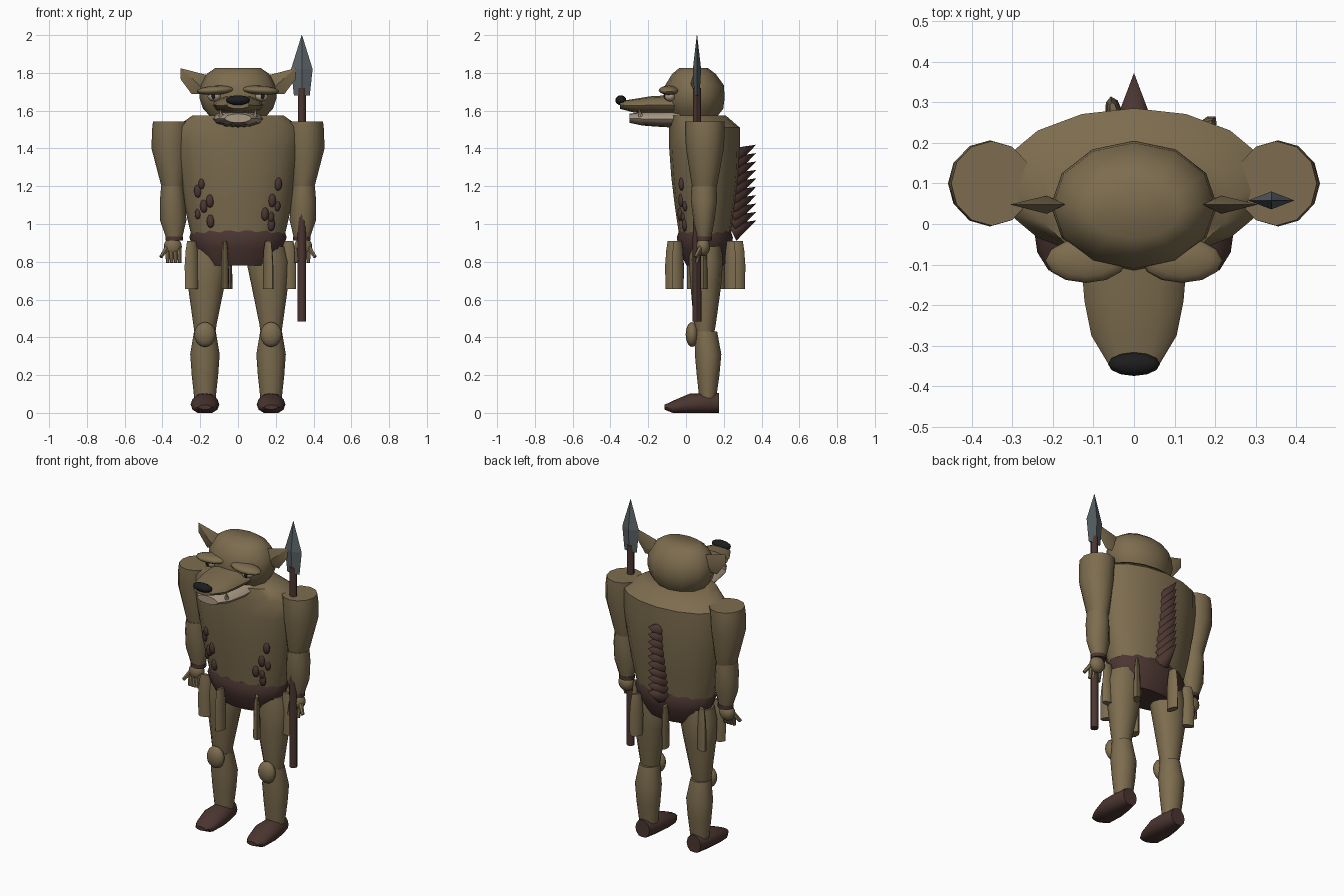
import bpy, bmesh, math
from mathutils import Vector

if "Cube" in bpy.data.objects:
    bpy.data.objects.remove(bpy.data.objects["Cube"])


def material(name, rgb):
    m = bpy.data.materials.new(name)
    m.diffuse_color = (*rgb, 1)
    m.use_nodes = True
    m.node_tree.nodes["Principled BSDF"].inputs["Base Color"].default_value = m.diffuse_color
    return m


SKIN = material("olive skin", (0.205, 0.152, 0.078))
BROWN = material("dark brown", (0.070, 0.036, 0.030))
BLACK = material("black", (0.012, 0.012, 0.013))
CREAM = material("cream", (0.40, 0.32, 0.23))
STEEL = material("steel grey", (0.10, 0.12, 0.13))


def finish(bm, name, mat, angle=45):
    bmesh.ops.recalc_face_normals(bm, faces=bm.faces)
    me = bpy.data.meshes.new(name)
    bm.to_mesh(me)
    bm.free()
    ob = bpy.data.objects.new(name, me)
    bpy.context.collection.objects.link(ob)
    me.materials.append(mat)
    bpy.ops.object.select_all(action='DESELECT')
    bpy.context.view_layer.objects.active = ob
    ob.select_set(True)
    if angle:
        bpy.ops.object.shade_smooth_by_angle(angle=math.radians(angle))
    return ob


def loft(name, rings, mat, n=12, along='z', angle=45):
    """Rings of (centre x, y, z, radius a, radius b) joined and capped."""
    bm = bmesh.new()
    loops = []
    for x, y, z, a, b in rings:
        loop = []
        for i in range(n):
            t = 2 * math.pi * i / n
            c, s = a * math.cos(t), b * math.sin(t)
            off = (c, s, 0) if along == 'z' else (c, 0, s)
            loop.append(bm.verts.new(Vector((x, y, z)) + Vector(off)))
        loops.append(loop)
    for p, q in zip(loops, loops[1:]):
        for i in range(n):
            j = (i + 1) % n
            bm.faces.new((p[i], p[j], q[j], q[i]))
    bm.faces.new(loops[0])
    bm.faces.new(loops[-1])
    return finish(bm, name, mat, angle)


def ball(name, c, r, mat, tilt=0, seg=12, rings=8):
    bm = bmesh.new()
    bmesh.ops.create_uvsphere(bm, u_segments=seg, v_segments=rings, radius=1)
    for v in bm.verts:
        x, y, z = v.co.x * r[0], v.co.y * r[1], v.co.z * r[2]
        v.co = Vector((x * math.cos(tilt) - z * math.sin(tilt), y,
                       x * math.sin(tilt) + z * math.cos(tilt))) + Vector(c)
    return finish(bm, name, mat, 60)


def rod(name, a, b, r1, r2, mat, n=8):
    a, b = Vector(a), Vector(b)
    bm = bmesh.new()
    bmesh.ops.create_cone(bm, cap_ends=True, segments=n, radius1=r1, radius2=r2,
                          depth=(b - a).length)
    rot = (b - a).to_track_quat('Z', 'Y')
    for v in bm.verts:
        v.co = rot @ v.co + (a + b) / 2
    return finish(bm, name, mat)


# Torso and hips
TORSO = [(0, .10, .95, .25, .138), (0, .10, 1.10, .285, .16), (0, .10, 1.25, .31, .178),
         (0, .098, 1.40, .335, .187), (0, .098, 1.51, .335, .187), (0, .06, 1.575, .24, .15)]
loft("torso", TORSO, SKIN, 16)
loft("hip_wrap", [(0, .10, .78, .19, .10), (0, .10, .87, .235, .145),
                  (0, .10, .93, .258, .152), (0, .10, .965, .245, .14)], BROWN, 14)

# Ragged strips hung around the hips, thin across and deep outwards
for k in range(7):
    t = math.radians(-105 + k * 360 / 7)
    cx, cy = .268 * math.cos(t), .10 + .178 * math.sin(t)
    strip = loft(f"hip_strip_{k}", [(0, 0, .655, .038, .021), (0, 0, .78, .04, .019),
                                    (0, 0, .86, .034, .016), (0, 0, .91, .026, .009)], SKIN, 8)
    strip.rotation_euler.z = t
    strip.location = (cx, cy, 0)

# Belly warts sit on the torso surface
WARTS = [(-.212, 1.175), (-.193, 1.212), (-.18, 1.095), (-.148, 1.122), (-.212, 1.053),
         (-.145, 1.015), (.212, 1.212), (.208, 1.095), (.18, 1.125), (.142, 1.053),
         (.175, 1.037), (.175, .998)]
for k, (x, z) in enumerate(WARTS):
    f = (z - .95) / .30
    rx, ry = .25 + .06 * f, .138 + .04 * f
    y = .10 - ry * math.sqrt(1 - (x / rx) ** 2)
    big = k % 3 != 1
    ball(f"wart_{k}", (x, y, z), (.021, .016, .036) if big else (.017, .014, .028), BROWN, 0, 8, 6)

# Row of spines down the back
for k in range(10):
    z = 1.42 - k * .0445
    rod(f"back_spine_{k}", (0, .245, z - .065), (0, .372, z), .048, 0, BROWN)

# Head
loft("head", [(0, .045, 1.53, .11, .09), (0, .045, 1.61, .185, .152), (0, .045, 1.67, .205, .16),
              (0, .045, 1.735, .20, .155), (0, .042, 1.795, .165, .115),
              (0, .04, 1.826, .12, .075)], SKIN, 12)
loft("upper_muzzle", [(0, -.03, 1.63, .135, .055), (0, -.19, 1.63, .122, .046),
                      (0, -.275, 1.626, .105, .036), (0, -.35, 1.63, .06, .02)],
     SKIN, 12, 'y')
jaw = loft("lower_jaw", [(0, .0, 1.558, .135, .05), (0, -.12, 1.555, .13, .042),
                         (0, -.23, 1.557, .11, .036), (0, -.30, 1.56, .07, .024)],
           SKIN, 12, 'y')
jaw.data.materials.append(CREAM)
for p in jaw.data.polygons:  # pale gum line along the upper half of the jaw
    p.material_index = 1 if p.center.z > 1.538 else 0
ball("nose", (0, -.345, 1.655), (.064, .029, .026), BLACK)

for s, side in ((-1, "right"), (1, "left")):
    # Face
    ball(f"brow_{side}", (s * .118, -.09, 1.708), (.10, .055, .024), SKIN, s * -.06)
    ball(f"eye_{side}", (s * .125, -.085, 1.675), (.036, .03, .026), CREAM)
    ball(f"pupil_{side}", (s * .13, -.108, 1.677), (.011, .011, .018), BLACK, 0, 8, 6)
    rod(f"fang_{side}", (s * .09, -.24, 1.57), (s * .095, -.25, 1.615), .014, 0, CREAM, 6)
    # Ear: thin shell, thick in the middle
    outline = [(.305, 1.825), (.303, 1.765), (.245, 1.687), (.165, 1.69), (.17, 1.79)]
    bm = bmesh.new()
    rim = [bm.verts.new((s * x, .048, z)) for x, z in outline]
    mids = [bm.verts.new((s * .215, y, 1.745)) for y in (.025, .07)]
    for m in mids:
        for i in range(5):
            bm.faces.new((rim[i], rim[(i + 1) % 5], m))
    finish(bm, f"ear_{side}", SKIN, 30)

    # Arm
    loft(f"upper_arm_{side}", [(s * .345, .098, 1.18, .055, .06), (s * .347, .098, 1.22, .064, .07),
                               (s * .358, .10, 1.40, .10, .10), (s * .355, .10, 1.50, .10, .106),
                               (s * .35, .10, 1.542, .10, .104)], SKIN, 12)
    loft(f"forearm_{side}", [(s * .338, .095, .925, .042, .038), (s * .343, .095, 1.02, .07, .056),
                             (s * .347, .095, 1.13, .066, .07), (s * .347, .095, 1.2, .06, .066)],
         SKIN, 12)
    loft(f"wristband_{side}", [(s * .338, .095, .912, .046, .042), (s * .338, .095, .935, .046, .042)],
         BROWN, 12)
    # Hand
    ball(f"palm_{side}", (s * .345, .09, .88), (.048, .038, .05), SKIN)
    for k in range(4):
        x = .312 + k * .021
        rod(f"finger_{side}_{k}", (s * x, .075, .87), (s * (x - .004), .058, .795),
            .013, .010, SKIN, 6)
    rod(f"thumb_{side}", (s * .365, .085, .89), (s * .408, .05, .825), .016, .010, SKIN, 6)

    # Leg
    X = s * .175
    loft(f"thigh_{side}", [(X, .10, .40, .052, .045), (X, .10, .47, .062, .058),
                           (s * .168, .105, .68, .098, .082), (s * .158, .105, .80, .113, .09),
                           (s * .15, .105, .88, .10, .085)], SKIN, 12)
    loft(f"shin_{side}", [(X, .115, .08, .057, .045), (X, .117, .20, .07, .06),
                          (X, .117, .31, .078, .07), (X, .105, .43, .058, .06)], SKIN, 12)
    ball(f"knee_{side}", (X, .032, .415), (.057, .034, .066), SKIN)
    # Shoe: lengthwise sections, flattened onto the ground
    shoe = loft(f"shoe_{side}", [(X, -.115, .03, .035, .012), (X, -.07, .028, .063, .036),
                                 (X, .02, .045, .076, .057), (X, .10, .05, .068, .058),
                                 (X, .175, .05, .048, .055)], BROWN, 12, 'y')
    for v in shoe.data.vertices:
        v.co.z = min(max(v.co.z, 0), .105)

# Spear
rod("spear_shaft", (.338, .058, .485), (.338, .058, 1.72), .023, .021, BROWN)
loft("spear_head", [(.338, .058, 1.68, .042, .014), (.338, .058, 1.82, .057, .022),
                    (.338, .058, 2.0, .001, .001)], STEEL, 4, 'z', 0)
